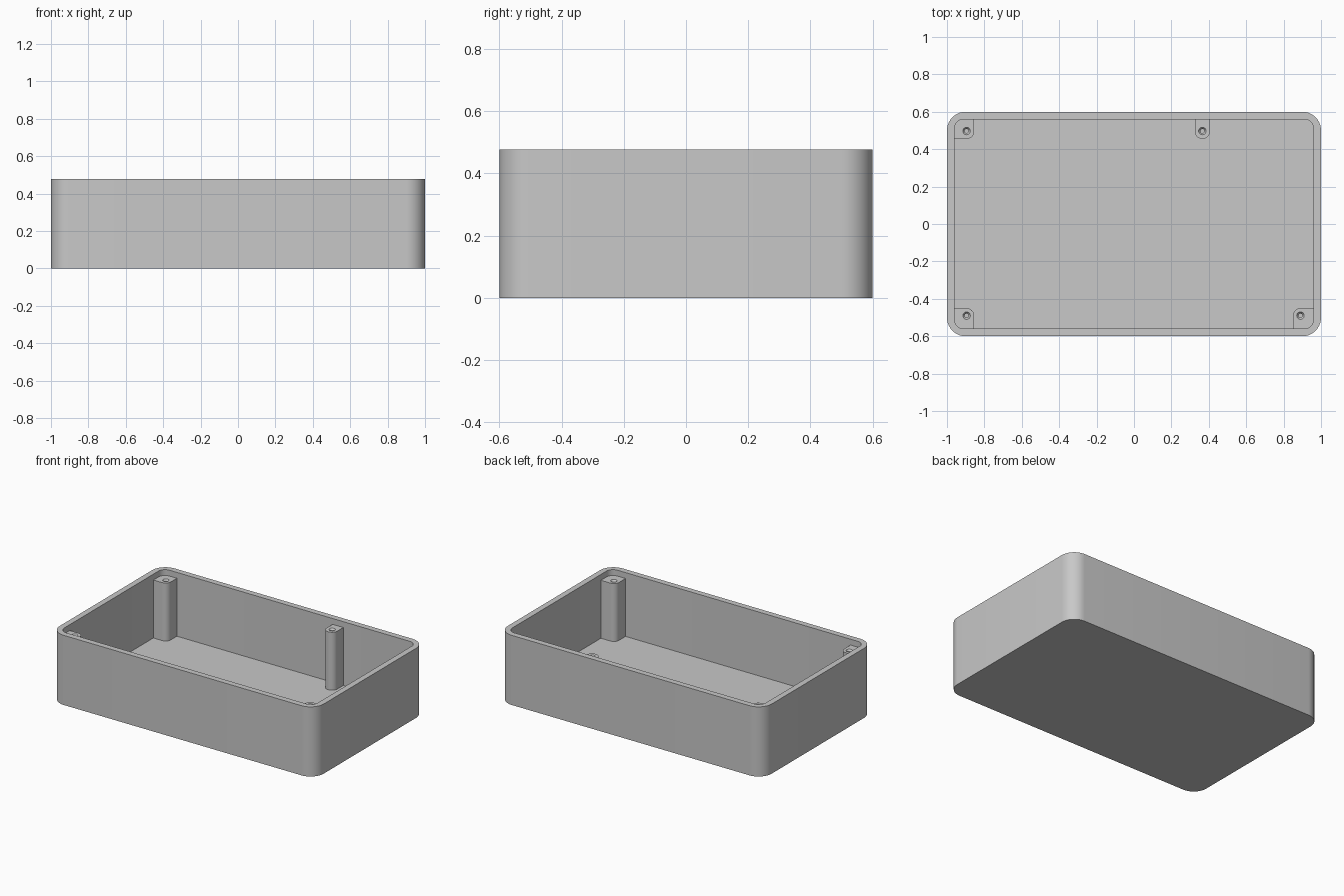
import bpy
import bmesh
from math import cos, sin, pi, radians

if "Cube" in bpy.data.objects:
    bpy.data.objects.remove(bpy.data.objects["Cube"])

HEIGHT, FLOOR, POST_TOP = 0.477, 0.04, 0.437
INNER_X, INNER_Y = 0.96, 0.56

grey = bpy.data.materials.new("plain grey")
grey.use_nodes = True
colour = (0.58, 0.58, 0.58, 1)
grey.diffuse_color = colour
grey.node_tree.nodes["Principled BSDF"].inputs["Base Color"].default_value = colour


def rounded_rect(x0, y0, x1, y1, radii, steps=10):
    """Outline, counter-clockwise from the top right corner; one radius per corner."""
    points = []
    corners = [(x1, y1, -1, -1), (x0, y1, 1, -1), (x0, y0, 1, 1), (x1, y0, -1, 1)]
    for i, ((x, y, sx, sy), r) in enumerate(zip(corners, radii)):
        if r == 0:
            points.append((x, y))
            continue
        for k in range(steps + 1):
            a = (i + k / steps) * pi / 2
            points.append((x + sx * r + r * cos(a), y + sy * r + r * sin(a)))
    return points


def circle(x, y, r, n=24):
    return [(x + r * cos(2 * pi * k / n), y + r * sin(2 * pi * k / n)) for k in range(n)]


def ring(bm, points, z):
    return [bm.verts.new((x, y, z)) for x, y in points]


def skin(bm, rings):
    for a, b in zip(rings, rings[1:]):
        for i in range(len(a)):
            j = (i + 1) % len(a)
            bm.faces.new((a[i], a[j], b[j], b[i]))


def finish(bm, name):
    bmesh.ops.recalc_face_normals(bm, faces=bm.faces)
    mesh = bpy.data.meshes.new(name)
    bm.to_mesh(mesh)
    bm.free()
    mesh.materials.append(grey)
    obj = bpy.data.objects.new(name, mesh)
    bpy.context.collection.objects.link(obj)
    bpy.ops.object.select_all(action='DESELECT')
    obj.select_set(True)
    bpy.context.view_layer.objects.active = obj
    bpy.ops.object.shade_smooth_by_angle(angle=radians(30))


# Open tray: outer wall, rim, inner wall, floor
bm = bmesh.new()
outer = rounded_rect(-1, -0.6, 1, 0.6, [0.1] * 4)
inner = rounded_rect(-INNER_X, -INNER_Y, INNER_X, INNER_Y, [0.05] * 4)
rings = [ring(bm, outer, 0), ring(bm, outer, HEIGHT),
         ring(bm, inner, HEIGHT), ring(bm, inner, FLOOR)]
skin(bm, rings)
bm.faces.new(rings[0])
bm.faces.new(rings[-1])
finish(bm, "tray")


def post(name, rect, radii, hole):
    """Screw post sunk into floor and wall, with a countersunk blind hole."""
    bm = bmesh.new()
    outline = rounded_rect(*rect, radii)
    base, top = ring(bm, outline, FLOOR / 2), ring(bm, outline, POST_TOP)
    skin(bm, [base, top])
    bm.faces.new(base)
    bore = [ring(bm, circle(*hole, r), POST_TOP - d)
            for r, d in ((0.02, 0), (0.011, 0.012), (0.011, 0.2))]
    skin(bm, bore)
    bm.faces.new(bore[-1])
    # Flat top around the hole
    edges = [e for e in bm.edges if e.is_boundary]
    bmesh.ops.triangle_fill(bm, edges=edges, use_beauty=True, normal=(0, 0, 1))
    finish(bm, name)


# Corner posts and one post on the back wall
EX, EY, R = INNER_X + 0.005, INNER_Y + 0.005, 0.04
post("front_right_post", (-EX, -EY, -0.855, -0.45), (R, 0, 0, 0), (-0.895, -0.49))
post("front_left_post", (0.85, -EY, EX, -0.45), (0, R, 0, 0), (0.89, -0.49))
post("back_right_post", (-EX, 0.455, -0.855, EY), (0, 0, 0, R), (-0.895, 0.497))
post("back_wall_post", (0.325, 0.455, 0.406, EY), (0, 0, R, R), (0.3655, 0.497))
